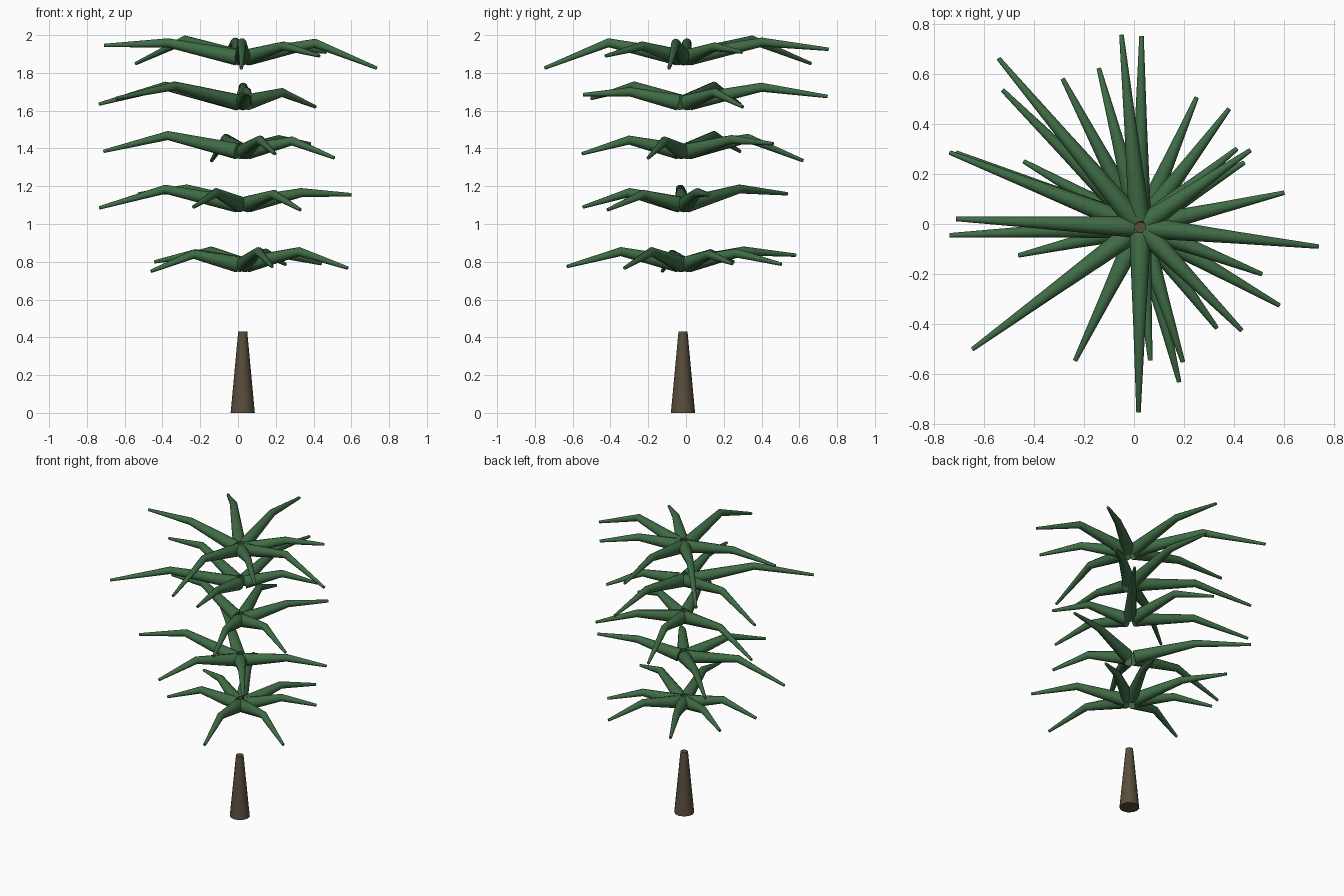
import bpy, bmesh
from math import cos, sin, pi
from mathutils import Vector

if "Cube" in bpy.data.objects:
    bpy.data.objects.remove(bpy.data.objects["Cube"])

CX, CY = 0.025, -0.012      # plant axis
SIDES = 12


def material(name, color):
    m = bpy.data.materials.new(name)
    m.diffuse_color = color
    m.use_nodes = True
    m.node_tree.nodes["Principled BSDF"].inputs["Base Color"].default_value = m.diffuse_color
    return m


green = material("leaf_green", (0.05, 0.15, 0.06, 1))
brown = material("bark_brown", (0.10, 0.075, 0.045, 1))


def tube(bm, points, radii):
    """Capped tapering tube with mitred rings."""
    pts = [Vector(p) for p in points]
    flat = pts[-1] - pts[0]
    side = Vector((-flat.y, flat.x, 0))
    side = side.normalized() if side.length > 1e-5 else Vector((1, 0, 0))
    rings = []
    for i, (p, r) in enumerate(zip(pts, radii)):
        a, b = pts[max(i - 1, 0)], pts[min(i + 1, len(pts) - 1)]
        up = (b - a).normalized().cross(side)
        rings.append([bm.verts.new(p + r * (cos(2 * pi * k / SIDES) * side
                                            + sin(2 * pi * k / SIDES) * up))
                      for k in range(SIDES)])
    for lo, hi in zip(rings, rings[1:]):
        for k in range(SIDES):
            n = (k + 1) % SIDES
            bm.faces.new((lo[k], lo[n], hi[n], hi[k]))
    bm.faces.new(rings[0][::-1])
    bm.faces.new(rings[-1])


def finish(bm, name, mat):
    bmesh.ops.recalc_face_normals(bm, faces=bm.faces)
    me = bpy.data.meshes.new(name)
    bm.to_mesh(me)
    bm.free()
    me.materials.append(mat)
    ob = bpy.data.objects.new(name, me)
    bpy.context.collection.objects.link(ob)
    bpy.ops.object.select_all(action='DESELECT')
    ob.select_set(True)
    bpy.context.view_layer.objects.active = ob
    bpy.ops.object.shade_smooth_by_angle(angle=0.6)


# trunk stump
bm = bmesh.new()
tube(bm, [(CX, -0.016, 0), (CX, -0.016, 0.43)], [0.064, 0.024])
finish(bm, "trunk", brown)

# leaf tiers: hub height, then leaf tips
tiers = [
    (0.787, [(0.58, -0.325, 0.767), (0.44, 0.245, 0.79), (0.25, 0.505, 0.787),
             (-0.285, 0.58, 0.835), (-0.44, 0.25, 0.80), (-0.46, -0.125, 0.75),
             (0.18, -0.63, 0.775)]),
    (1.104, [(0.60, 0.125, 1.155), (-0.525, 0.535, 1.16), (-0.735, -0.045, 1.085),
             (-0.235, -0.545, 1.09), (0.33, -0.415, 1.075)]),
    (1.385, [(0.51, -0.20, 1.35), (0.38, 0.46, 1.425), (-0.14, 0.62, 1.335),
             (-0.71, 0.285, 1.385), (0.195, -0.55, 1.372)]),
    (1.644, [(0.41, 0.30, 1.62), (0.03, 0.75, 1.675), (-0.735, 0.285, 1.635),
             (-0.645, -0.50, 1.665), (0.065, -0.545, 1.685)]),
    (1.882, [(0.735, -0.09, 1.825), (0.465, 0.295, 1.91), (-0.05, 0.755, 1.925),
             (-0.54, 0.66, 1.85), (-0.71, 0.02, 1.945), (0.018, -0.75, 1.825),
             (0.43, -0.425, 1.89)]),
]
for t, (z, tips) in enumerate(tiers, 1):
    bm = bmesh.new()
    for tip in tips:
        tip = Vector(tip)
        hub = Vector((CX, CY, z))
        flat = Vector((tip.x - CX, tip.y - CY, 0))
        length = flat.length
        base = hub + flat.normalized() * 0.03
        elbow = hub + flat * 0.54 + Vector((0, 0, 0.105 * length))
        tube(bm, [base, elbow, tip], [0.043, 0.024, 0.009])
    finish(bm, f"leaf_tier_{t}", green)
